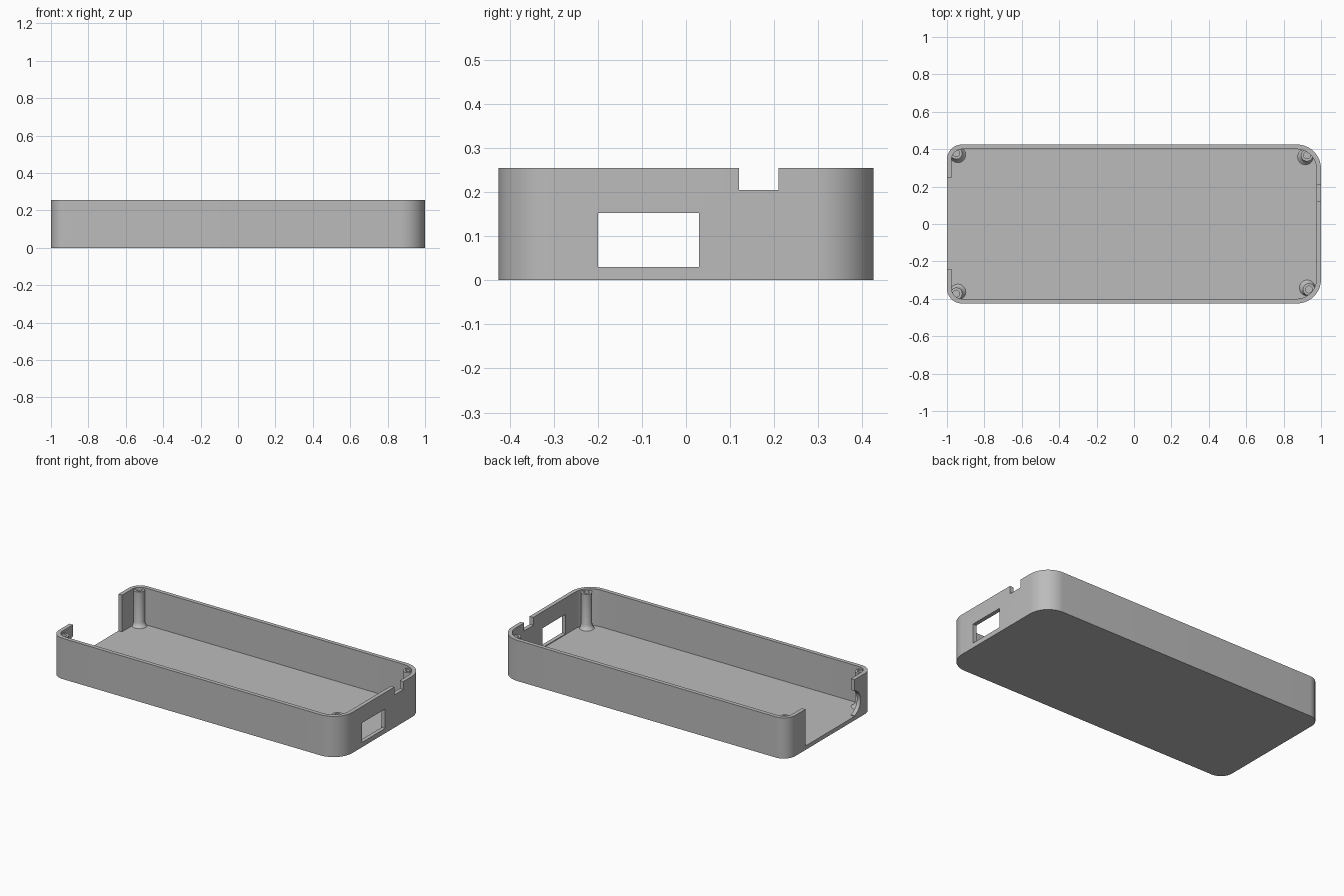
import bpy
import bmesh
from math import sin, cos, pi, radians
from mathutils import Matrix, Vector

old = bpy.data.objects.get("Cube")
if old:
    bpy.data.objects.remove(old, do_unlink=True)

LENGTH, WIDTH, HEIGHT = 2.0, 0.85, 0.255
WALL, FLOOR = 0.025, 0.025

plastic = bpy.data.materials.new("grey plastic")
plastic.use_nodes = True
GREY = (0.5, 0.5, 0.5, 1)
plastic.diffuse_color = GREY
plastic.node_tree.nodes["Principled BSDF"].inputs["Base Color"].default_value = GREY


def make_object(name, bm):
    bmesh.ops.recalc_face_normals(bm, faces=bm.faces)
    mesh = bpy.data.meshes.new(name)
    bm.to_mesh(mesh)
    bm.free()
    mesh.materials.append(plastic)
    obj = bpy.data.objects.new(name, mesh)
    bpy.context.scene.collection.objects.link(obj)
    return obj


def skin(name, rings):
    """Bridge equal-length rings of points and cap both ends."""
    bm = bmesh.new()
    loops = [[bm.verts.new(p) for p in ring] for ring in rings]
    n = len(loops[0])
    for a, b in zip(loops, loops[1:]):
        for i in range(n):
            j = (i + 1) % n
            bm.faces.new((a[i], a[j], b[j], b[i]))
    bm.faces.new(loops[0])
    bm.faces.new(loops[-1])
    return make_object(name, bm)


def rounded_outline(inset, z, steps=16):
    """Plan outline with larger corner radii at the +x end."""
    points = []
    for k, (sx, sy, r) in enumerate([(1, 1, 0.13), (-1, 1, 0.08),
                                     (-1, -1, 0.08), (1, -1, 0.13)]):
        cx, cy = sx * (LENGTH / 2 - r), sy * (WIDTH / 2 - r)
        for i in range(steps + 1):
            a = (k + i / steps) * pi / 2
            points.append((cx + (r - inset) * cos(a), cy + (r - inset) * sin(a), z))
    return points


def prism(name, inset, z0, z1):
    return skin(name, [rounded_outline(inset, z0), rounded_outline(inset, z1)])


def box(name, low, high):
    low, high = Vector(low), Vector(high)
    bm = bmesh.new()
    bmesh.ops.create_cube(bm, size=1)
    bmesh.ops.scale(bm, vec=high - low, verts=bm.verts)
    bmesh.ops.translate(bm, vec=(low + high) / 2, verts=bm.verts)
    return make_object(name, bm)


def cut(obj, cutter):
    """Subtract the cutter, then remove it."""
    cutter.hide_render = True
    mod = obj.modifiers.new("cut", "BOOLEAN")
    mod.operation, mod.solver, mod.object = "DIFFERENCE", "EXACT", cutter
    graph = bpy.context.evaluated_depsgraph_get()
    mesh = bpy.data.meshes.new_from_object(obj.evaluated_get(graph))
    obj.modifiers.clear()
    obj.data = mesh
    bpy.data.objects.remove(cutter, do_unlink=True)


def smooth(obj):
    bpy.ops.object.select_all(action="DESELECT")
    obj.select_set(True)
    bpy.context.view_layer.objects.active = obj
    bpy.ops.object.shade_smooth_by_angle(angle=radians(30))


# Hollow tray
tray = prism("tray", 0, 0, HEIGHT)
cut(tray, prism("cavity", WALL, FLOOR, 0.4))

# Port window and cable notch in the +x end
cut(tray, box("window_cutter", (0.9, -0.2, 0.03), (1.1, 0.03, 0.152)))
cut(tray, box("notch_cutter", (0.9, 0.12, 0.205), (1.1, 0.21, 0.4)))

# Wide open bay at the -x end, with a round relief on one side
cut(tray, box("bay_cutter", (-1.1, -0.24, FLOOR), (-0.9, 0.245, 0.4)))
bm = bmesh.new()
bmesh.ops.create_cone(bm, cap_ends=True, segments=48, radius1=0.08, radius2=0.08, depth=0.2,
                      matrix=Matrix.Translation((-1.02, -0.22, 0.107))
                      @ Matrix.Rotation(pi / 2, 4, "Y"))
cut(tray, make_object("relief_cutter", bm))
smooth(tray)

# Screw posts: flared foot, straight shaft, blind screw hole
POSTS = {"back_right_post": (-0.95, 0.378), "front_right_post": (-0.95, -0.372),
         "back_left_post": (0.925, 0.367), "front_left_post": (0.935, -0.35)}
PROFILE = [(0.042, FLOOR - 0.005, 0.012), (0.042, FLOOR, 0.012), (0.035, 0.035, 0.005),
           (0.032, 0.05, 0), (0.032, 0.245, 0), (0.018, 0.245, 0), (0.018, 0.08, 0)]
for name, (x, y) in POSTS.items():
    inward = Vector((-x, -y * 2.5)).normalized()
    rings = []
    for r, z, shift in PROFILE:
        c = Vector((x, y)) + inward * shift
        rings.append([(c.x + r * cos(a), c.y + r * sin(a), z)
                      for a in (2 * pi * i / 32 for i in range(32))])
    smooth(skin(name, rings))
